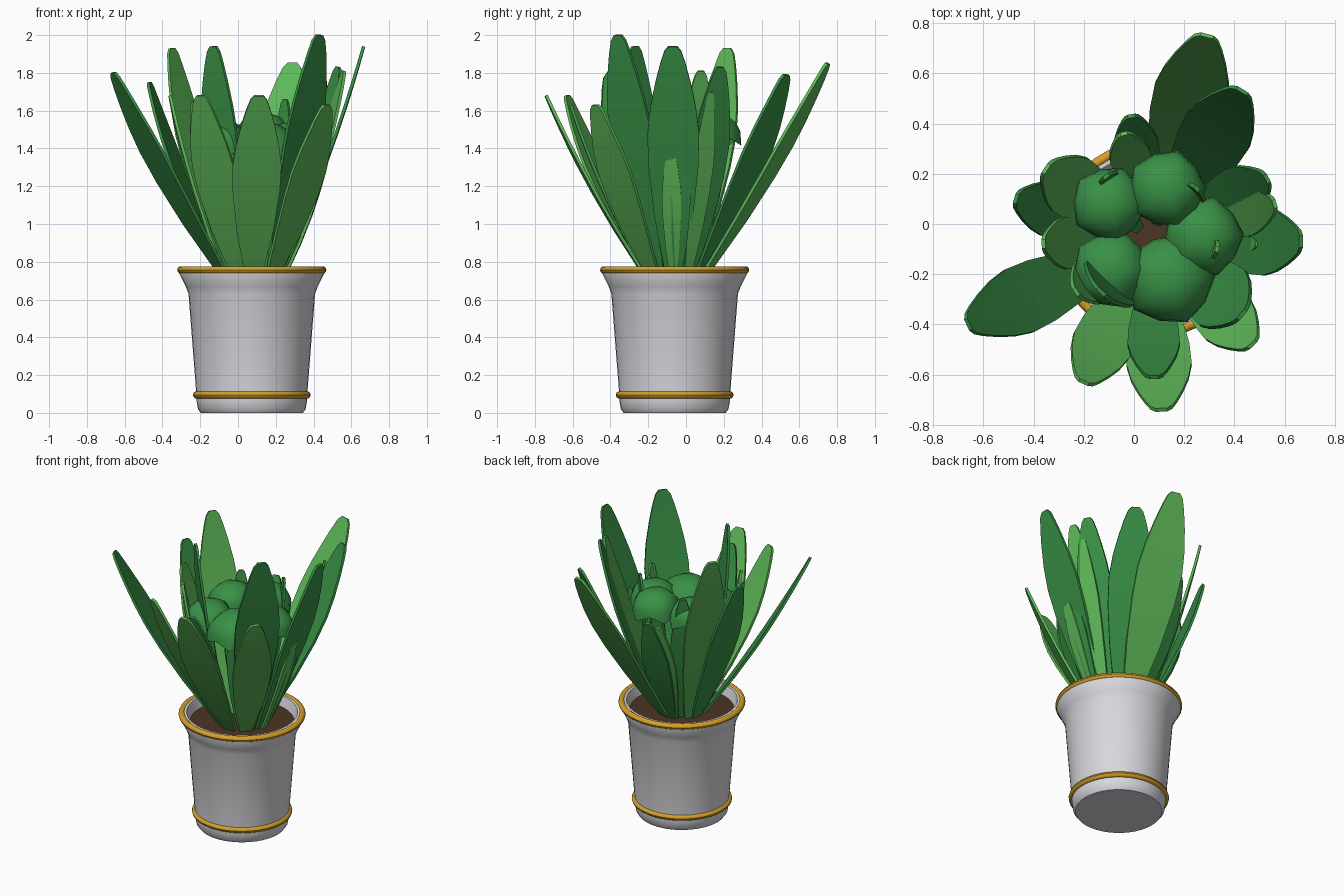
import bpy, bmesh, math
from mathutils import Vector

if "Cube" in bpy.data.objects:
    bpy.data.objects.remove(bpy.data.objects["Cube"], do_unlink=True)

CX, CY = 0.073, -0.06  # pot axis


def material(name, rgb):
    m = bpy.data.materials.new(name)
    m.use_nodes = True
    lin = [(c / 255 / 12.92 if c < 11 else ((c / 255 + 0.055) / 1.055) ** 2.4) for c in rgb]
    m.diffuse_color = (*lin, 1)
    m.node_tree.nodes["Principled BSDF"].inputs["Base Color"].default_value = (*lin, 1)
    return m


BRIGHT = material("bright green", (93, 183, 88))
DEEP = material("deep green", (57, 145, 70))
WHITE = material("pale grey ceramic", (216, 216, 221))
GOLD = material("gold", (212, 160, 40))
SOIL = material("brown soil", (76, 54, 35))


def finish(name, bm, mat, angle=40):
    bmesh.ops.recalc_face_normals(bm, faces=bm.faces)
    me = bpy.data.meshes.new(name)
    bm.to_mesh(me)
    bm.free()
    me.materials.append(mat)
    ob = bpy.data.objects.new(name, me)
    bpy.context.collection.objects.link(ob)
    bpy.ops.object.select_all(action="DESELECT")
    ob.select_set(True)
    bpy.context.view_layer.objects.active = ob
    bpy.ops.object.shade_smooth_by_angle(angle=math.radians(angle))


def grid_faces(bm, rows, closed=False):
    for a, b in zip(rows, rows[1:]):
        n = len(a)
        for i in range(n if closed else n - 1):
            j = (i + 1) % n
            bm.faces.new((a[i], a[j], b[j], b[i]))


def lathe(name, profile, mat, seg=40, cap=False):
    bm = bmesh.new()
    rows = []
    for r, z in profile:
        rows.append([bm.verts.new((CX + r * math.cos(2 * math.pi * i / seg),
                                   CY + r * math.sin(2 * math.pi * i / seg), z))
                     for i in range(seg)])
    grid_faces(bm, rows, True)
    if cap:
        bm.faces.new(rows[0])
        bm.faces.new(rows[-1])
    finish(name, bm, mat)


def ring(name, radius, z, tube):
    pts = [(radius + tube * math.cos(a * math.pi / 5), z + tube * math.sin(a * math.pi / 5))
           for a in range(11)]
    lathe(name, pts, GOLD)


# Pot, gold trims and soil
lathe("pot", [(0.27, 0), (0.285, 0.02), (0.292, 0.06), (0.293, 0.09), (0.335, 0.63),
              (0.35, 0.67), (0.385, 0.74), (0.38, 0.77), (0.345, 0.77), (0.325, 0.7),
              (0.3, 0.6)], WHITE, cap=True)
ring("rim_trim", 0.375, 0.757, 0.02)
ring("base_trim", 0.293, 0.095, 0.019)
lathe("soil", [(0.314, 0.66), (0.325, 0.705)], SOIL, cap=True)

# Leaf outline: position along the leaf, half width
OUTLINE = [(0, .03), (.1, .055), (.3, .096), (.5, .122), (.64, .127), (.75, .112),
           (.85, .087), (.93, .062), (.98, .042), (1, .022)]


def leaf(name, tip, mat, width=1.0, root=0.125):
    """Flat, crisp-edged blade from the soil to its tip, facing the pot axis."""
    tip = Vector(tip)
    out = Vector((tip.x - CX, tip.y - CY, 0)).normalized()
    base = Vector((CX, CY, 0.68)) + out * root
    side = Vector((-out.y, out.x, 0))
    inward = side.cross(tip - base).normalized()
    if inward.dot(out) > 0:
        inward = -inward
    bm = bmesh.new()
    sheets = []
    for lift in (-0.008, 0.008):
        rows = []
        for t, w in OUTLINE:
            mid = base.lerp(tip, t) + inward * (lift - 0.11 * t * (1 - t))
            rows.append([bm.verts.new(mid + side * w * width * s) for s in (-1, 0, 1)])
        grid_faces(bm, rows)
        sheets.append(rows)
    # Rim joining the two sheets
    low, high = [[r[0] for r in rows] + [rows[-1][1]] + [r[-1] for r in reversed(rows)]
                 + [rows[0][1]] for rows in sheets]
    grid_faces(bm, [low, high], True)
    finish(name, bm, mat)


OUTER = [
    ((.29, .75, 1.85), BRIGHT, 1.18), ((.43, .53, 1.79), DEEP, 1.12),
    ((.53, .18, 1.83), DEEP, .88), ((.56, .08, 1.81), BRIGHT, .75),
    ((.665, -.07, 1.94), DEEP, 1.08), ((.43, -.36, 2.0), DEEP, 1.12),
    ((.47, -.48, 1.63), BRIGHT, .95), ((.11, -.74, 1.68), BRIGHT, 1.02),
    ((.08, -.61, 1.63), DEEP, .82), ((-.2, -.63, 1.68), BRIGHT, .95),
    ((-.66, -.4, 1.8), DEEP, 1.08), ((-.36, -.08, 1.68), BRIGHT, .82),
    ((-.47, .1, 1.75), DEEP, .88), ((-.35, .22, 1.93), BRIGHT, 1.0),
    ((-.01, .43, 1.5), DEEP, .7), ((-.04, .36, 1.45), BRIGHT, .65),
]
for i, (tip, mat, w) in enumerate(OUTER):
    leaf(f"outer_leaf_{i + 1}", tip, mat, w)

INNER = [
    ((-.13, -.27, 1.94), DEEP, 1.0), ((.25, .14, 1.66), DEEP, .55),
    ((.33, -.1, 1.62), BRIGHT, .5), ((-.11, .19, 1.6), DEEP, .6),
    ((-.23, -.27, 1.65), BRIGHT, .8),
]
for i, (tip, mat, w) in enumerate(INNER):
    leaf(f"inner_leaf_{i + 1}", tip, mat, w, 0.1)

# Slim leaves low on the outside of the clump
SLIM = [((.49, -.08, 1.42), BRIGHT, .4), ((.48, -.02, 1.41), DEEP, .4),
        ((.52, .13, 1.7), BRIGHT, .45)]
for i, (tip, mat, w) in enumerate(SLIM):
    leaf(f"slim_leaf_{i + 1}", tip, mat, w, 0.15)


def cupped_head(name, x, y, r, top):
    """Broad flattened dome with a scalloped lower edge on a slim blade."""
    seg = 10
    turn = math.atan2(y - CY, x - CX)
    bm = bmesh.new()
    rows = []
    for k in range(1, 7):
        a = k * math.pi / 12
        row = []
        for i in range(seg):
            b = turn + 2 * math.pi * i / seg
            flare = r * (1.06 if i % 2 == 0 else 0.97) * math.sin(a)
            drop = 0.04 if k == 6 and i % 2 == 0 else 0
            row.append(bm.verts.new((x + flare * math.cos(b), y + flare * math.sin(b),
                                     top - r * 0.9 * (1 - math.cos(a)) - drop)))
        rows.append(row)
    grid_faces(bm, rows, True)
    bm.faces.new(rows[0])
    finish(name, bm, DEEP, 60)
    leaf(name + "_blade", (x, y, top - 0.03), DEEP, 0.5, 0.06)


HEADS = [(-.1, .08, .145, 1.56), (.13, .14, .15, 1.59), (.275, -.05, .155, 1.54),
         (.14, -.22, .175, 1.54), (-.09, -.18, .15, 1.54)]
for i, h in enumerate(HEADS):
    cupped_head(f"cupped_head_{i + 1}", *h)
